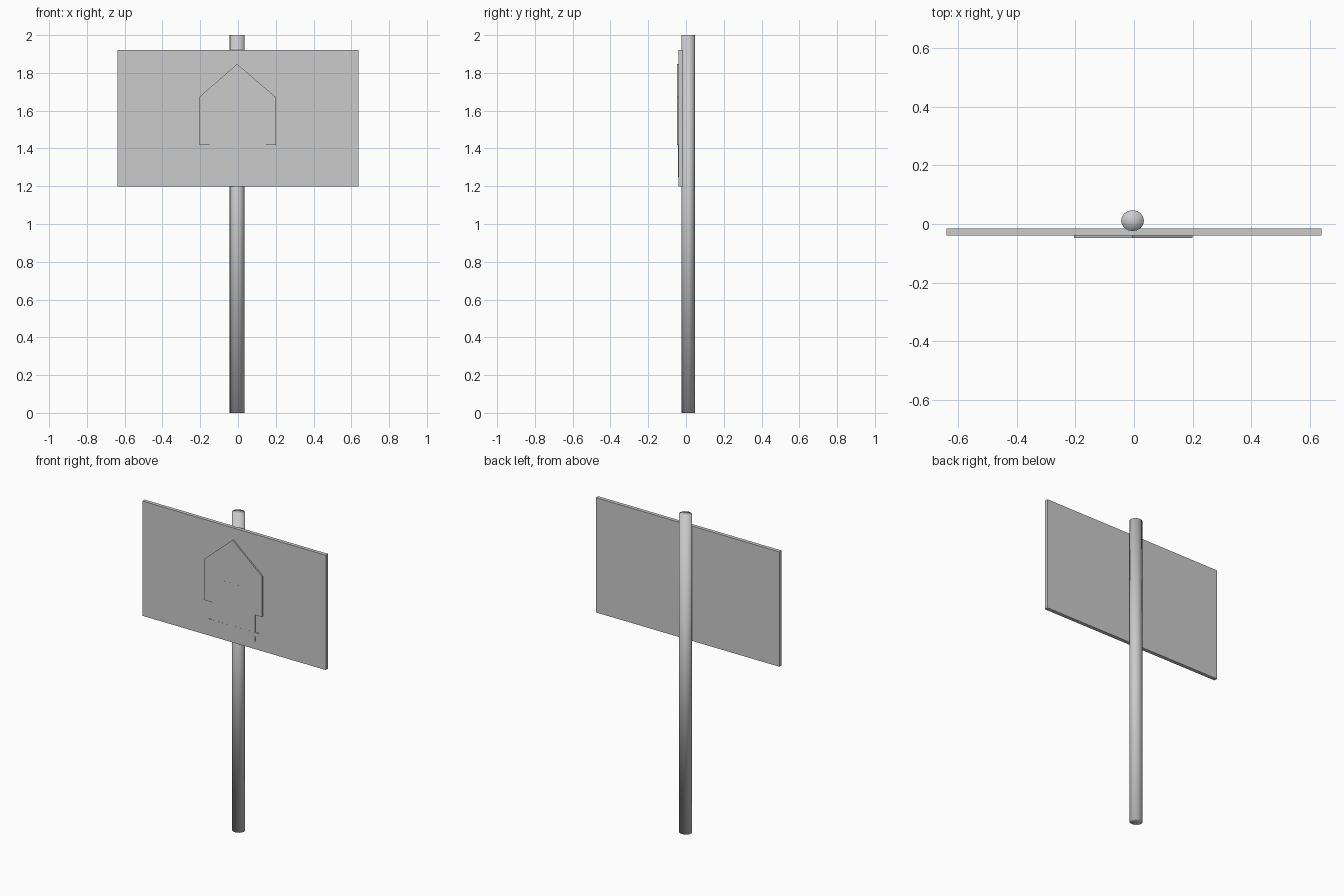
import bpy, bmesh

if "Cube" in bpy.data.objects:
    bpy.data.objects.remove(bpy.data.objects["Cube"])


def plate(name, outline, y_front, y_back):
    """Extrude an x/z outline (counter-clockwise seen from the front) in depth."""
    bm = bmesh.new()
    face = bm.faces.new([bm.verts.new((x, y_front, z)) for x, z in outline])
    ext = bmesh.ops.extrude_face_region(bm, geom=[face], use_keep_orig=True)
    verts = [g for g in ext["geom"] if isinstance(g, bmesh.types.BMVert)]
    bmesh.ops.translate(bm, verts=verts, vec=(0, y_back - y_front, 0))
    bmesh.ops.recalc_face_normals(bm, faces=bm.faces)
    mesh = bpy.data.meshes.new(name)
    bm.to_mesh(mesh)
    bm.free()
    obj = bpy.data.objects.new(name, mesh)
    bpy.context.collection.objects.link(obj)
    return obj


def rect(x0, x1, z0, z1):
    return [(x0, z0), (x1, z0), (x1, z1), (x0, z1)]


# Slightly oval round post with smooth-shaded fan caps
bpy.ops.mesh.primitive_cylinder_add(vertices=16, radius=1, depth=2,
                                    end_fill_type='TRIFAN',
                                    location=(-0.005, 0.0115, 1))
post = bpy.context.object
post.name = "post"
post.scale = (0.039, 0.0355, 1)
bpy.ops.object.transform_apply(location=False, rotation=False, scale=True)
bpy.ops.object.shade_smooth()

# Sign board
plate("sign_board", rect(-0.638, 0.638, 1.198, 1.92), -0.039, -0.016)

# Thin raised pictogram: gabled house above a narrower base
plate("house_relief", [(-0.205, 1.417), (0.2, 1.417), (0.2, 1.672),
                       (-0.005, 1.847), (-0.205, 1.672)], -0.047, -0.038)
plate("base_relief", rect(-0.15, 0.148, 1.248, 1.418), -0.043, -0.038)
plate("base_bar", rect(-0.172, 0.175, 1.28, 1.305), -0.0435, -0.038)
plate("window_bar", rect(-0.065, 0.04, 1.55, 1.573), -0.0475, -0.046)
